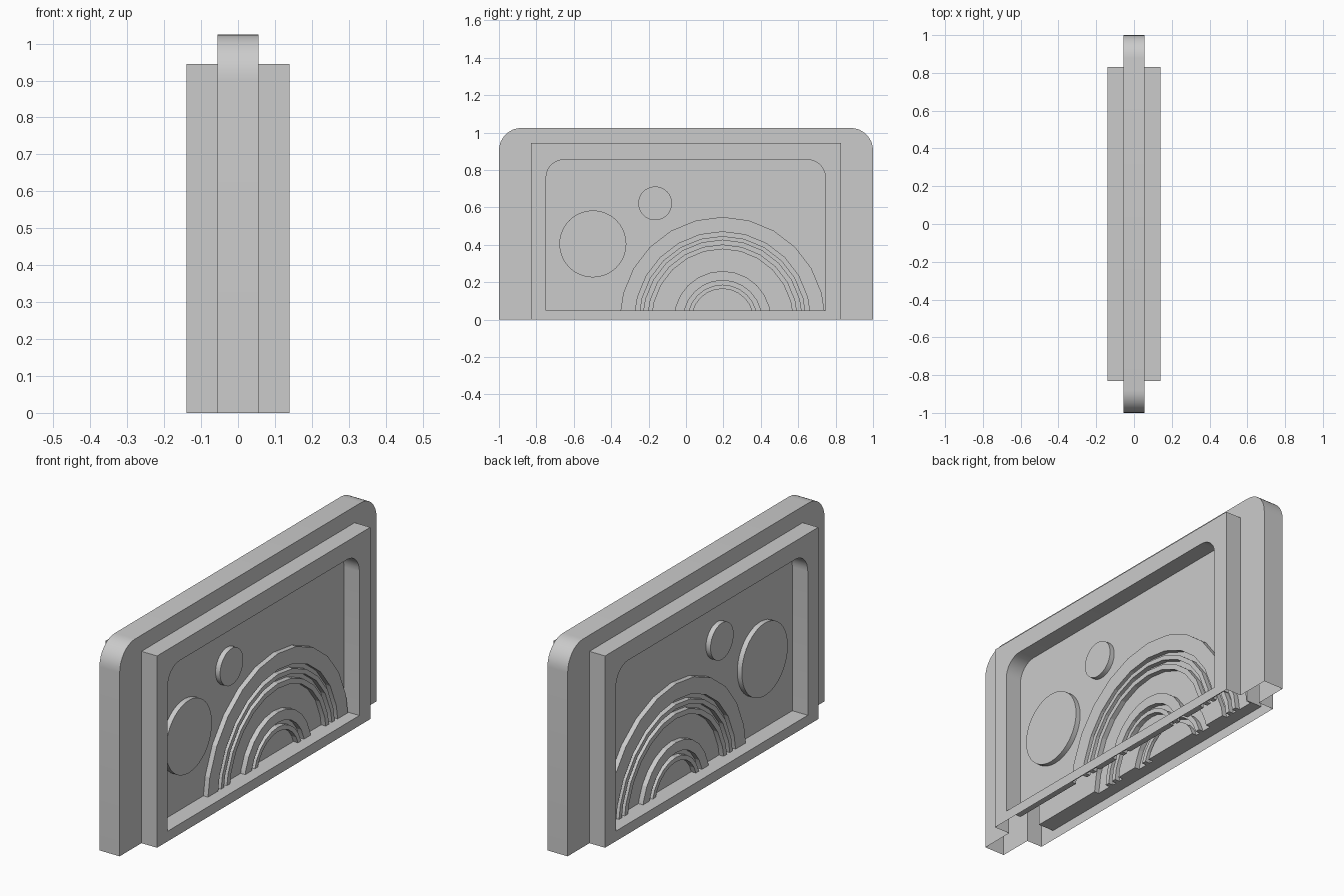
import bpy, bmesh
from math import sin, cos, pi

if "Cube" in bpy.data.objects:
    bpy.data.objects.remove(bpy.data.objects["Cube"])


def prism(bm, pts, x0, x1):
    """Closed prism along x from a (y, z) outline."""
    a = [bm.verts.new((x0, y, z)) for y, z in pts]
    b = [bm.verts.new((x1, y, z)) for y, z in pts]
    bm.faces.new(a)
    bm.faces.new(b[::-1])
    n = len(pts)
    for i in range(n):
        j = (i + 1) % n
        bm.faces.new((a[i], b[i], b[j], a[j]))


def make(name, parts):
    bm = bmesh.new()
    for pts, x0, x1 in parts:
        prism(bm, pts, x0, x1)
    bmesh.ops.recalc_face_normals(bm, faces=bm.faces)
    me = bpy.data.meshes.new(name)
    bm.to_mesh(me)
    bm.free()
    ob = bpy.data.objects.new(name, me)
    bpy.context.collection.objects.link(ob)
    return ob


def arc(y, z, r, a0, a1, n):
    return [(y + r * cos(a0 + (a1 - a0) * i / n), z + r * sin(a0 + (a1 - a0) * i / n))
            for i in range(n + 1)]


def arched_panel(y0, y1, z0, z1, r):
    """Rectangle with rounded top corners."""
    return ([(y0, z0), (y1, z0)] + arc(y1 - r, z1 - r, r, 0, pi / 2, 8)
            + arc(y0 + r, z1 - r, r, pi / 2, pi, 8))


def band(ro, ri):
    """Half ring whose feet sink into the ledge."""
    pts = arc(0.195, 0, ro, 0, pi, 12) + arc(0.195, 0, ri, pi, 0, 12)
    return [(y, max(z, 0.02)) for y, z in pts]


def boolean(target, tool, op):
    m = target.modifiers.new(op, 'BOOLEAN')
    m.object, m.operation, m.solver = tool, op, 'EXACT'
    bpy.context.view_layer.objects.active = target
    bpy.ops.object.modifier_apply(modifier=m.name)
    bpy.data.objects.remove(tool)


# Slab with rounded top corners and the thicker frame block
slab = make("slab_panel", [(arched_panel(-1, 1, 0, 1.025, 0.12), -0.055, 0.055)])
frame = make("frame", [([(-0.83, 0), (0.83, 0), (0.83, 0.945), (-0.83, 0.945)], -0.14, 0.14)])
boolean(slab, frame, 'UNION')

# Recess on both sides
window = arched_panel(-0.748, 0.745, 0.05, 0.855, 0.095)
boolean(slab, make("recess", [(window, 0.056, 0.3), (window, -0.3, -0.056)]), 'DIFFERENCE')

# Raised discs and nested arches on both recess floors
shapes = [band(ro, ri) for ro, ri in
          ((0.549, 0.47), (0.447, 0.425), (0.402, 0.377), (0.26, 0.21), (0.187, 0.165))]
shapes += [arc(y, z, r, 0, 2 * pi, 40)[:-1] for y, z, r in
           ((-0.498, 0.405, 0.179), (-0.165, 0.622, 0.09))]
relief = [(s, 0.03, 0.081) for s in shapes] + [(s, -0.081, -0.03) for s in shapes]
boolean(slab, make("relief", relief), 'UNION')

# Hollow shell: the underside is open
bm = bmesh.new()
bm.from_mesh(slab.data)
bm.normal_update()
under = [f for f in bm.faces if all(v.co.z < 1e-4 for v in f.verts)]
bmesh.ops.delete(bm, geom=under, context='FACES')
bm.to_mesh(slab.data)
bm.free()

# Smooth curved rims, sharp edges elsewhere
bpy.ops.object.select_all(action='DESELECT')
slab.select_set(True)
bpy.context.view_layer.objects.active = slab
bpy.ops.object.shade_smooth_by_angle(angle=0.24)
